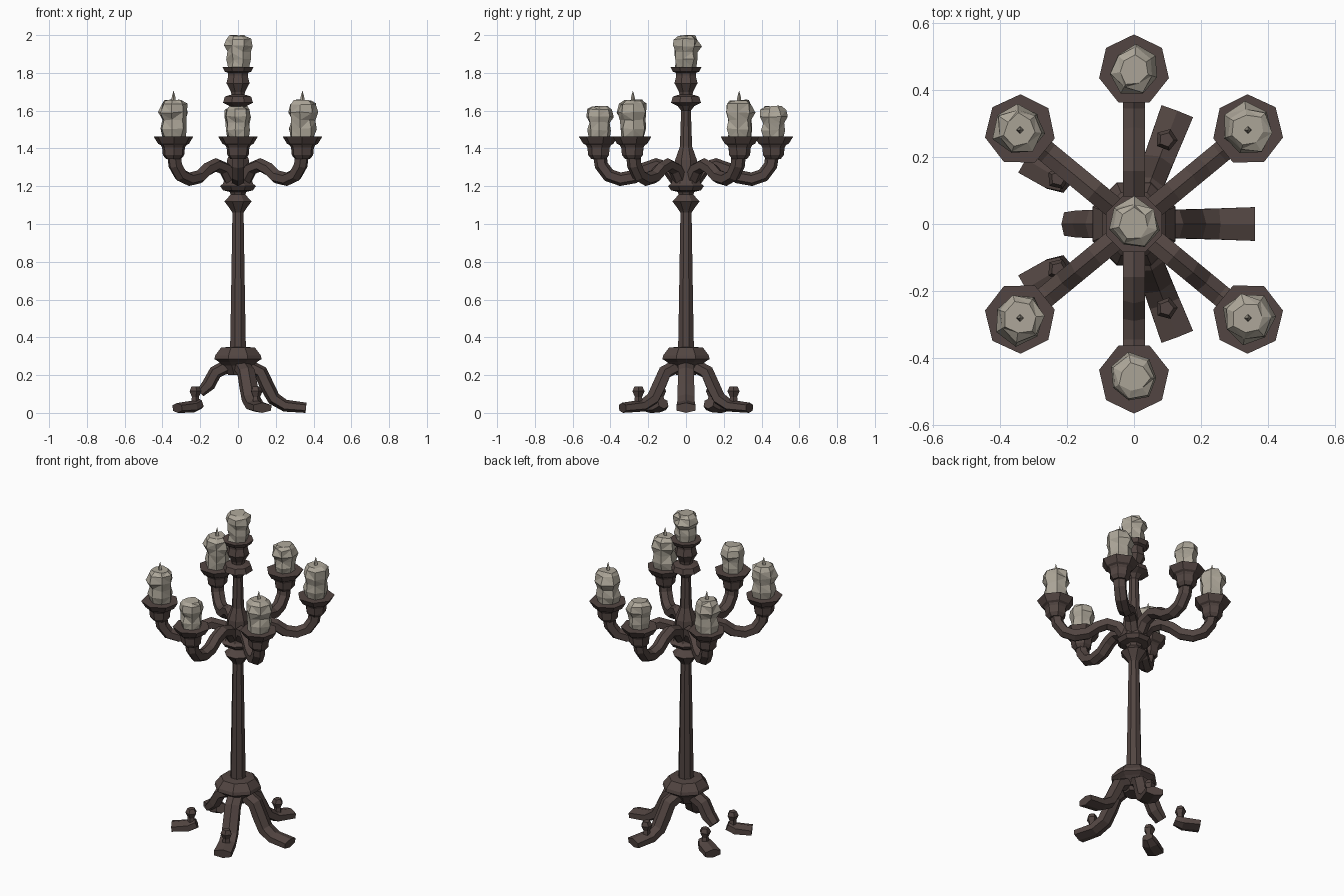
import bpy, bmesh, math, random
from mathutils import Vector, Matrix

if "Cube" in bpy.data.objects:
    bpy.data.objects.remove(bpy.data.objects["Cube"])

random.seed(7)


def material(name, rgb):
    m = bpy.data.materials.new(name)
    m.diffuse_color = (*rgb, 1)
    m.use_nodes = True
    m.node_tree.nodes["Principled BSDF"].inputs["Base Color"].default_value = m.diffuse_color
    return m


IRON = material("dark bronze", (0.085, 0.060, 0.054))
WAX = material("old wax", (0.42, 0.385, 0.32))


def finish(bm, name, mat):
    bmesh.ops.recalc_face_normals(bm, faces=bm.faces)
    me = bpy.data.meshes.new(name)
    bm.to_mesh(me)
    bm.free()
    me.materials.append(mat)
    ob = bpy.data.objects.new(name, me)
    bpy.context.collection.objects.link(ob)
    return ob


def skin(bm, rings):
    """Join equal-length vertex rings and cap both ends."""
    n = len(rings[0])
    for a, b in zip(rings, rings[1:]):
        for i in range(n):
            j = (i + 1) % n
            bm.faces.new((a[i], a[j], b[j], b[i]))
    bm.faces.new(rings[0])
    bm.faces.new(rings[-1])


def lathe(name, profile, mat, centre=(0, 0, 0), sides=8, turn=0.0, jitter=0.0, wobble=0.0):
    bm = bmesh.new()
    rings = []
    for r, z in profile:
        ring = []
        for i in range(sides):
            a = turn + math.tau * i / sides
            k = r * (1 + random.uniform(-jitter, jitter))
            dz = random.uniform(-wobble, wobble)
            ring.append(bm.verts.new((centre[0] + k * math.cos(a),
                                      centre[1] + k * math.sin(a), centre[2] + z + dz)))
        rings.append(ring)
    skin(bm, rings)
    if jitter:
        bmesh.ops.triangulate(bm, faces=[f for f in bm.faces if len(f.verts) == 4])
    return finish(bm, name, mat)


def sweep(name, path, angle, mat=IRON, sides=6):
    """Sweep an elliptical section along (radius, z, half width, half thickness) points."""
    bm = bmesh.new()
    rot = Matrix.Rotation(angle, 3, 'Z')
    rings = []
    for i, (r, z, w, h) in enumerate(path):
        p, q = path[max(i - 1, 0)], path[min(i + 1, len(path) - 1)]
        t = Vector((q[0] - p[0], 0, q[1] - p[1])).normalized()
        up = Vector((-t.z, 0, t.x))
        ring = []
        for k in range(sides):
            a = math.tau * (k + 0.5) / sides
            # stretch so that the flats reach the given half sizes
            c = math.cos(a) * w * 1.12
            s = max(-1, min(1, math.sin(a) * 1.1)) * h
            v = Vector((r, 0, z)) + up * s + Vector((0, c, 0))
            v.z = max(v.z, 0)
            ring.append(bm.verts.new(rot @ v))
        rings.append(ring)
    skin(bm, rings)
    return finish(bm, name, mat)


def candle(name, x, y, z, height, wick, size=1.0):
    profile = [(0.056, 0), (0.064, 0.25), (0.059, 0.48), (0.072, 0.68), (0.064, 0.90), (0.045, 1.0)]
    lathe(name, [(r * size, t * height) for r, t in profile], WAX, (x, y, z),
          sides=7, turn=random.random(), jitter=0.13, wobble=0.004)
    if wick:
        lathe(name + "_wick", [(0.013, -0.01), (0.009, 0.02), (0.001, 0.048)], WAX,
              (x, y, z + height), sides=4)


# Central column: base collar, shaft, knob, hub, upper shaft and top dish
lathe("column", [
    (0.055, 0.20), (0.085, 0.25), (0.11, 0.27), (0.135, 0.285), (0.13, 0.305), (0.098, 0.345),
    (0.045, 0.35), (0.040, 0.60), (0.032, 1.06), (0.042, 1.075), (0.078, 1.12), (0.042, 1.155),
    (0.048, 1.17), (0.085, 1.178), (0.102, 1.20), (0.085, 1.215), (0.068, 1.27), (0.062, 1.34),
    (0.035, 1.41), (0.028, 1.60), (0.048, 1.625), (0.086, 1.642), (0.075, 1.675), (0.038, 1.685),
    (0.040, 1.70), (0.066, 1.745), (0.056, 1.785), (0.058, 1.80), (0.076, 1.807), (0.09, 1.832)],
    IRON, sides=8, turn=math.pi / 8)
candle("top_candle", 0, 0, 1.83, 0.166, False, 1.05)

# Six curved arms, each with a cup, a dish and a candle
ARM = [(0.05, 1.235), (0.09, 1.292), (0.155, 1.313), (0.215, 1.29), (0.27, 1.25),
       (0.34, 1.237), (0.40, 1.258), (0.438, 1.31), (0.45, 1.385)]
DIAG = 39.5
for i, deg in enumerate((DIAG, 90, 180 - DIAG, 180 + DIAG, 270, 360 - DIAG)):
    a = math.radians(deg)
    straight = deg in (90, 270)
    reach = 0.46 if straight else 0.442
    sweep(f"arm_{i}", [(r * reach / 0.45, z, 0.034, 0.036) for r, z in ARM], a)
    x, y = reach * math.cos(a), reach * math.sin(a)
    lathe(f"cup_{i}", [(0.042, 1.345), (0.058, 1.365), (0.062, 1.405), (0.070, 1.418),
                       (0.084, 1.425), (0.107, 1.462), (0.09, 1.462)],
          IRON, (x, y, 0), sides=7, turn=a)
    candle(f"candle_{i}", x, y, 1.455, 0.168 if straight else 0.20, not straight,
           1.0 if straight else 1.08)


def foot_scroll(name, deg, r):
    # small broken curl standing on a foot
    a = math.radians(deg)
    lathe(name, [(0.026, 0.04), (0.020, 0.085), (0.034, 0.115), (0.022, 0.14)], IRON,
          (r * math.cos(a), r * math.sin(a), 0), sides=5, turn=a)


# Three whole legs
LEG = [(0.06, 0.245, 0.042, 0.036), (0.12, 0.215, 0.044, 0.038), (0.155, 0.14, 0.045, 0.038),
       (0.19, 0.075, 0.046, 0.036), (0.25, 0.038, 0.048, 0.032), (0.36, 0.027, 0.052, 0.027)]
for i, deg in enumerate((0, 69, -69)):
    sweep(f"leg_{i}", LEG, math.radians(deg))
    if deg:
        foot_scroll(f"leg_scroll_{i}", deg, 0.27)

# Broken leg stub at the left
sweep("leg_stub", [(0.06, 0.245, 0.042, 0.036), (0.12, 0.215, 0.043, 0.036),
                   (0.155, 0.15, 0.042, 0.036), (0.20, 0.105, 0.036, 0.024)], math.pi)

# Two feet broken off and lying on the floor
for i, deg in enumerate((149, -149)):
    sweep(f"broken_foot_{i}", [(0.235, 0.05, 0.03, 0.03), (0.28, 0.033, 0.045, 0.032),
                               (0.375, 0.026, 0.048, 0.026)], math.radians(deg))
    foot_scroll(f"broken_scroll_{i}", deg, 0.265)
